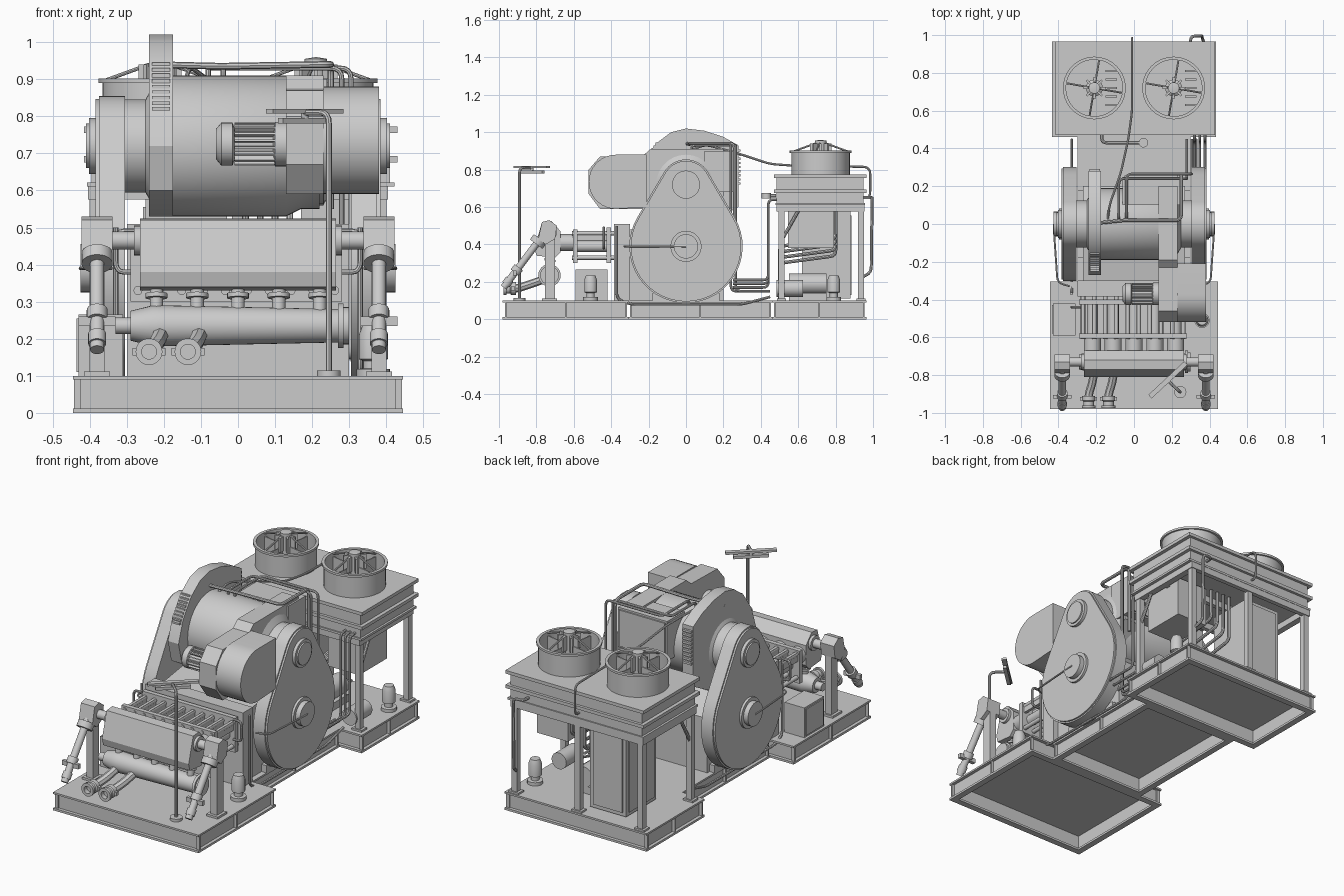
import bpy, bmesh
from math import sin, cos, pi, radians
from mathutils import Vector, Matrix

if "Cube" in bpy.data.objects:
    bpy.data.objects.remove(bpy.data.objects["Cube"])


def finish(name, bm, smooth=False):
    bmesh.ops.remove_doubles(bm, verts=bm.verts, dist=1e-5)
    bmesh.ops.recalc_face_normals(bm, faces=bm.faces)
    me = bpy.data.meshes.new(name)
    bm.to_mesh(me)
    bm.free()
    if smooth:
        me.shade_smooth()
        me.set_sharp_from_angle(angle=radians(32))
    ob = bpy.data.objects.new(name, me)
    bpy.context.collection.objects.link(ob)
    return ob


def box(name, x, y, z, rot=None):
    bm = bmesh.new()
    size = Matrix.Diagonal((abs(x[1] - x[0]), abs(y[1] - y[0]), abs(z[1] - z[0]), 1))
    mid = Matrix.Translation((sum(x) / 2, sum(y) / 2, sum(z) / 2))
    bmesh.ops.create_cube(bm, size=1, matrix=mid @ (rot or Matrix()) @ size)
    return finish(name, bm)


def lathe(name, o, d, prof, n=28):
    """Turn (radius, distance) points about the axis from o along d."""
    bm = bmesh.new()
    q = Vector(d).to_track_quat('Z', 'Y')
    rings = [[bm.verts.new(Vector(o) + q @ Vector((r * cos(2 * pi * i / n), r * sin(2 * pi * i / n), t)))
              for i in range(n)] for r, t in prof]
    for a, b in zip(rings, rings[1:]):
        for i in range(n):
            j = (i + 1) % n
            bm.faces.new((a[i], a[j], b[j], b[i]))
    return finish(name, bm, True)


def cyl(name, a, b, r, r2=None, n=24):
    d = Vector(b) - Vector(a)
    return lathe(name, a, d, [(0, 0), (r, 0), (r if r2 is None else r2, d.length), (0, d.length)], n)


def prism(name, pts, x0, x1, smooth=False):
    """Extrude a (y, z) outline along x."""
    bm = bmesh.new()
    a = [bm.verts.new((x0, y, z)) for y, z in pts]
    b = [bm.verts.new((x1, y, z)) for y, z in pts]
    bm.faces.new(a)
    bm.faces.new(b)
    for i in range(len(pts)):
        j = (i + 1) % len(pts)
        bm.faces.new((a[i], a[j], b[j], b[i]))
    return finish(name, bm, smooth)


def pipe(name, pts, r=0.007, bend=0.03):
    p = [Vector(v) for v in pts]
    path = [p[0]]
    for a, b, c in zip(p, p[1:], p[2:]):
        s = b + (a - b).normalized() * min(bend, (a - b).length * .45)
        e = b + (c - b).normalized() * min(bend, (c - b).length * .45)
        path += [s * (1 - t)**2 + b * 2 * t * (1 - t) + e * t * t for t in (0, .25, .5, .75, 1)]
    path.append(p[-1])
    cu = bpy.data.curves.new(name, 'CURVE')
    cu.dimensions = '3D'
    cu.bevel_depth, cu.bevel_resolution, cu.use_fill_caps = r, 2, True
    sp = cu.splines.new('POLY')
    sp.points.add(len(path) - 1)
    for q, v in zip(sp.points, path):
        q.co = (*v, 1)
    tmp = bpy.data.objects.new(name + "_path", cu)
    bpy.context.collection.objects.link(tmp)
    bm = bmesh.new()
    bm.from_mesh(bpy.data.meshes.new_from_object(tmp.evaluated_get(bpy.context.evaluated_depsgraph_get())))
    bpy.data.objects.remove(tmp)
    return finish(name, bm, True)


def arc(cy, cz, r, a0, a1, n):
    return [(cy + r * cos(radians(a0 + (a1 - a0) * i / n)), cz + r * sin(radians(a0 + (a1 - a0) * i / n)))
            for i in range(n + 1)]


# Skids: deck plate on an open frame of I-beams
def skid(name, hx, y0, y1):
    box(name + "_deck", (-hx, hx), (y0, y1), (.09, .1))
    for s in (-1, 1):
        box(name + "_side_web", (s * (hx - .025), s * (hx - .018)), (y0 + .02, y1 - .02), (.01, .09))
        box(name + "_side_flange", (s * (hx - .035), s * hx), (y0, y1), (0, .012))
        for k in range(3):
            y = y0 + .015 + (y1 - y0 - .03) * k / 2
            box(name + "_stiffener", (s * (hx - .022), s * (hx - .002)), (y - .004, y + .004), (.01, .09))
    for y, s in ((y0, 1), (y1, -1)):
        box(name + "_end_web", (-hx + .02, hx - .02), (y + s * .018, y + s * .025), (.01, .09))
        box(name + "_end_flange", (-hx, hx), (y, y + s * .035), (0, .012))


skid("front_skid", .445, -.98, -.305)
skid("middle_skid", .30, -.31, .465)
skid("rear_skid", .435, .46, .965)

# Pear-shaped gear housings with hubs
def pear(o):
    return arc(0, .72, .135 + o, 31, 149, 14) + arc(0, .39, .303 + o, 149, 391, 30)

for s in (-1, 1):
    prism("gear_housing", pear(0), s * .305, s * .375, True)
    prism("gear_housing_cover", pear(-.008), s * .37, s * .385, True)
    lathe("lower_hub", (s * .38, 0, .39), (s, 0, 0), [(0, 0), (.083, 0), (.083, .018), (.065, .018), (.065, .045), (0, .045)])
    lathe("upper_hub", (s * .38, 0, .72), (s, 0, 0), [(0, 0), (.075, 0), (.075, .022), (.06, .022), (.06, .03), (0, .03)])
    lathe("drum_bearing", (s * .31, 0, .72), (-s, 0, 0), [(0, 0), (.125, 0), (.125, .06), (.16, .08), (.16, .13), (0, .13)])
    box("housing_foot", (s * .22, s * .30), (-.18, .18), (.1, .14))

# Drive motor drum, terminal box and belt guards
lathe("motor_drum", (-.19, 0, .72), (1, 0, 0), [(0, 0), (.19, 0), (.19, .32), (.17, .36), (.17, .41), (0, .41)], 48)
box("terminal_box", (-.06, .24), (.1, .25), (.68, .9))
box("terminal_box_lid", (-.05, .23), (.25, .258), (.69, .89))
prism("arched_guard", [(.28, .6), (.28, .93), (.2, .975), (.1, 1.008), (0, 1.02), (-.08, 1.0), (-.16, .94),
                       (-.23, .84), (-.27, .72), (-.24, .6), (-.12, .53), (.15, .53)], -.24, -.175, True)
for k in range(9):
    z = .72 + k * .022
    box("rear_louver", (-.235, -.18), (.28, .292), (z, z + .012))
    t = k / 8
    box("front_louver", (-.232, -.183), (-.252 + .09 * t, -.23 + .09 * t), (.815 + .12 * t, .825 + .12 * t))
prism("blower_duct", [(-.52, .67), (-.46, .59), (.12, .59), (.2, .66), (.2, .91), (-.19, .91), (-.23, .875),
                      (-.46, .87), (-.52, .8)], .13, .23)
prism("blower_case", [(-.21, .6), (-.21, .88)] + arc(-.375, .735, .145, 90, 270, 18), .23, .38, True)

# Finned blower motor
lathe("blower_motor", (.13, -.37, .725), (-1, 0, 0),
      [(0, 0), (.06, 0), (.06, .03), (.045, .035), (.045, .14), (.058, .145), (.058, .175), (.04, .19), (0, .19)])
for k in range(18):
    rot = Matrix.Rotation(k * pi / 9, 4, 'X')
    c = rot @ Vector((0, 0, .05)) + Vector((.045, -.37, .725))
    box("motor_fin", (c.x - .055, c.x + .055), (c.y - .003, c.y + .003), (c.z - .008, c.z + .008), rot)

# Pump power end, plungers and fluid end
prism("power_end", [(-.3, .1), (.2, .1), (.2, .4), (.1, .5), (-.1, .51), (-.3, .48)], -.27, .27)
box("power_end_front", (-.30, .30), (-.385, -.3), (.09, .51))
box("spacer_back_plate", (-.29, .28), (-.425, -.4), (.3, .49))
box("spacer_front_plate", (-.29, .28), (-.605, -.58), (.3, .48))
for k in range(10):
    x = -.27 + k * .059
    box("spacer_rib", (x - .008, x + .008), (-.58, -.42), (.42, .47))
    for z in (.33, .46):
        cyl("tie_rod", (x, -.61, z), (x, -.38, z), .012, n=12)
for k in range(5):
    x = -.22 + k * .11
    cyl("plunger", (x, -.6, .39), (x, -.4, .39), .03)
    cyl("stuffing_box", (x, -.7, .41), (x, -.6, .41), .045)
    cyl("suction_stub", (x, -.73, .26), (x, -.72, .36), .018, n=16)
    cyl("suction_flange", (x, -.728, .31), (x, -.726, .322), .03, n=16)
prism("fluid_end", [(-.81, .38), (-.8, .34), (-.7, .33), (-.67, .36), (-.67, .47), (-.72, .525), (-.77, .52)], -.265, .265)

# Tapered suction manifold with two hose inlets
lathe("suction_manifold", (-.33, -.73, .235), (1, 0, 0),
      [(0, 0), (.022, 0), (.022, .04), (.04, .04), (.055, .1), (.055, .13), (.045, .6), (.06, .6), (.06, .615),
       (.05, .615), (.05, .63), (0, .63)], 32)
for x in (-.24, -.135):
    pipe("inlet_pipe", [(x + .035, -.74, .22), (x + .02, -.84, .185), (x, -.9, .165), (x, -.95, .165)], .022, .03)
    lathe("inlet_coupling", (x, -.91, .165), (0, -1, 0),
          [(.02, 0), (.034, 0), (.034, .025), (.028, .03), (.028, .05), (.036, .05), (.036, .065), (.02, .065), (.02, 0)])
    for s in (-1, 1):
        box("coupling_lug", (x + s * .025, x + s * .045), (-.935, -.915), (.155, .175))

# Discharge lines with elbow blocks, hammer unions and posts
for s in (-1, 1):
    x = s * .38
    cyl("discharge_stub", (s * .26, -.73, .465), (s * .36, -.73, .465), .024)
    cyl("discharge_flange", (s * .265, -.73, .465), (s * .28, -.73, .465), .04)
    prism("elbow_block", [(-.79, .43), (-.75, .4), (-.7, .43), (-.69, .5), (-.73, .53), (-.77, .52)], x - .042, x + .042)
    a, b = Vector((x, -.75, .47)), Vector((x, -.975, .17))
    cyl("discharge_pipe", a, b, .019)
    d = (b - a).normalized()
    for t, r in ((.05, .042), (.24, .028), (.32, .024)):
        cyl("discharge_union", a + d * t, a + d * (t + .035), r)
    box("union_lugs", (x - .05, x + .05), (-.925, -.905), (.235, .26))
    box("discharge_post", (x - .02, x + .02), (-.755, -.7), (.1, .43))
    box("post_foot", (x - .035, x + .035), (-.77, -.69), (.1, .112))

# Tilted control panel on a pole
cyl("pole_base", (.245, -.89, .1), (.245, -.89, .115), .032)
pipe("panel_pole", [(.245, -.89, .1), (.245, -.89, .81), (.18, -.83, .81)], .008)
turn = Matrix.Rotation(radians(43), 4, 'Z')
box("control_panel", (.05, .31), (-.838, -.812), (.808, .82), turn)
box("panel_bracket", (.09, .27), (-.835, -.815), (.78, .796), turn)
cyl("panel_post", (.18, -.825, .78), (.18, -.825, .81), .01, n=12)

# Front deck equipment
box("electric_cabinet", (-.43, -.31), (-.59, -.42), (.1, .265))
box("cabinet_door", (-.435, -.43), (-.58, -.43), (.11, .255))
for n, x, y in (("lube_motor", .36, -.51), ("coolant_motor", .37, .79)):
    lathe(n, (x, y, .1), (0, 0, 1), [(0, 0), (.04, 0), (.04, .018), (.022, .02), (.022, .04), (.034, .045),
                                     (.034, .11), (.025, .135), (0, .135)], 20)

# Cooler stand
for x in (-.385, 0, .385):
    for y in (.51, .935):
        if x or y > .6:
            box("stand_leg", (x - .016, x + .016), (y - .016, y + .016), (.1, .59))
            box("leg_foot", (x - .03, x + .03), (y - .024, y + .024), (.1, .11))
for s in (-1, 1):
    box("stand_side_beam", (s * .37, s * .405), (.485, .955), (.575, .61))
    pipe("stand_brace", [(s * .385, .51, .42), (s * .385, .6, .58)], .009)
for y in (.485, .7, .93):
    box("stand_cross_beam", (-.405, .405), (y, y + .025), (.575, .61))
box("cooler_body", (-.395, .41), (.485, .95), (.61, .77))
for z, t, e in ((.755, .018, 0), (.675, .018, 0), (.61, .012, .008)):
    box("cooler_flange", (-.415 + e, .43 - e), (.47 + e, .965 - e), (z, z + t))

# Cooling fans
for cx in (-.21, .21):
    o = Vector((cx, .72, 0))
    lathe("fan_shroud", (cx, .72, .765), (0, 0, 1), [(.152, 0), (.156, 0), (.156, .125), (.166, .125), (.166, .137),
                                                     (.15, .137), (.15, 0), (.152, 0)], 40)
    lathe("fan_hub", (cx, .72, .77), (0, 0, 1), [(0, 0), (.045, 0), (.045, .05), (.03, .06), (.03, .185), (0, .19)], 20)
    for k in range(8):
        rot = Matrix.Rotation(k * pi / 4, 4, 'Z')
        c = rot @ Vector((.04, 0, 0)) + o
        box("hub_fin", (c.x - .018, c.x + .018), (c.y - .005, c.y + .005), (.86, .94), rot)
    for k in range(4):
        a = k * pi / 2 + 1.4
        u = Vector((cos(a), sin(a), 0))
        pipe("fan_strut", [o + u * .03 + Vector((0, 0, .94)), o + u * .155 + Vector((0, 0, .895))], .005)
        c = o + u * .09
        box("fan_gusset", (c.x - .062, c.x + .062), (c.y - .003, c.y + .003), (.8, .88), Matrix.Rotation(a, 4, 'Z'))
    for k in range(5):
        y = .63 + k * .045
        box("core_slat", (cx + .06, cx + .12), (y - .004, y + .004), (.77, .79))

# Cabinets, tank and pump below the cooler
box("tall_cabinet", (-.25, -.03), (.62, .88), (.11, .575))
box("tall_cabinet_side_door", (-.256, -.25), (.64, .86), (.13, .555))
box("tall_cabinet_back_door", (-.23, -.05), (.88, .886), (.13, .555))
box("hanging_tank", (.17, .36), (.545, .79), (.38, .6))
cyl("coolant_filter", (.34, .485, .165), (.34, .625, .165), .045)
cyl("coolant_pump", (.1, .55, .19), (.1, .75, .19), .055)
box("coolant_pump_base", (.05, .15), (.55, .75), (.1, .14))
for k in range(4):
    x = .02 + k * .04
    pipe("coolant_line", [(x, .5, .1), (x, .5, .3 + k * .03), (x, .8, .34 + k * .03), (x, .8, .6)], .009)

# Hoses and pipework
pipe("lube_hose", [(-.14, .02, .9), (-.13, .1, .935), (-.07, .27, .89), (-.03, .45, .83), (-.01, .6, .82),
                   (-.01, .985, .815), (-.01, .985, .65), (-.01, .94, .65)], .006, .04)
pipe("cooler_drain_line", [(.3, .95, .65), (.3, .995, .65), (.36, .995, .65), (.36, .99, .25), (.38, .93, .22), (.38, .93, .12)], .008)
pipe("air_header", [(-.24, 0, .94), (-.05, .02, .935), (.25, .02, .94), (.25, .26, .94), (.25, .26, .55)], .009)
for k in range(2):
    y = .24 + k * .025
    pipe("drum_water_line", [(-.08 + k * .04, .03, .9), (-.08 + k * .04, .03, .93), (-.08 + k * .04, y, .93),
                             (.28 + k * .025, y, .93), (.28 + k * .025, y, .15), (.28 + k * .025, .45, .15)], .007)
for k in range(3):
    x = .32 + k * .028
    pipe("cooler_feed_line", [(x, .25, .17 + k * .02), (x, .44, .17 + k * .02), (x, .44, .64), (x, .5, .64)], .007)
pipe("rear_cross_line", [(-.17, .48, .66), (-.17, .43, .66), (.05, .43, .66)], .009)
cyl("rear_cross_cap", (.05, .43, .645), (.05, .43, .675), .025, n=16)
for s in (-1, 1):
    pipe("hub_lube_line", [(s * .425, 0, .39), (s * .425, -.02, .39), (s * .405, -.31, .39), (s * .34, -.33, .39)], .005)
    pipe("base_lube_line", [(s * .33, -.37, .5), (s * .33, -.37, .11), (s * .33, -.3, .08), (s * .33, .3, .08), (s * .33, .45, .12)], .007)
    pipe("pump_lube_line", [(s * .28, -.44, .49), (s * .33, -.44, .49), (s * .33, -.44, .38), (s * .28, -.44, .38)], .007)
